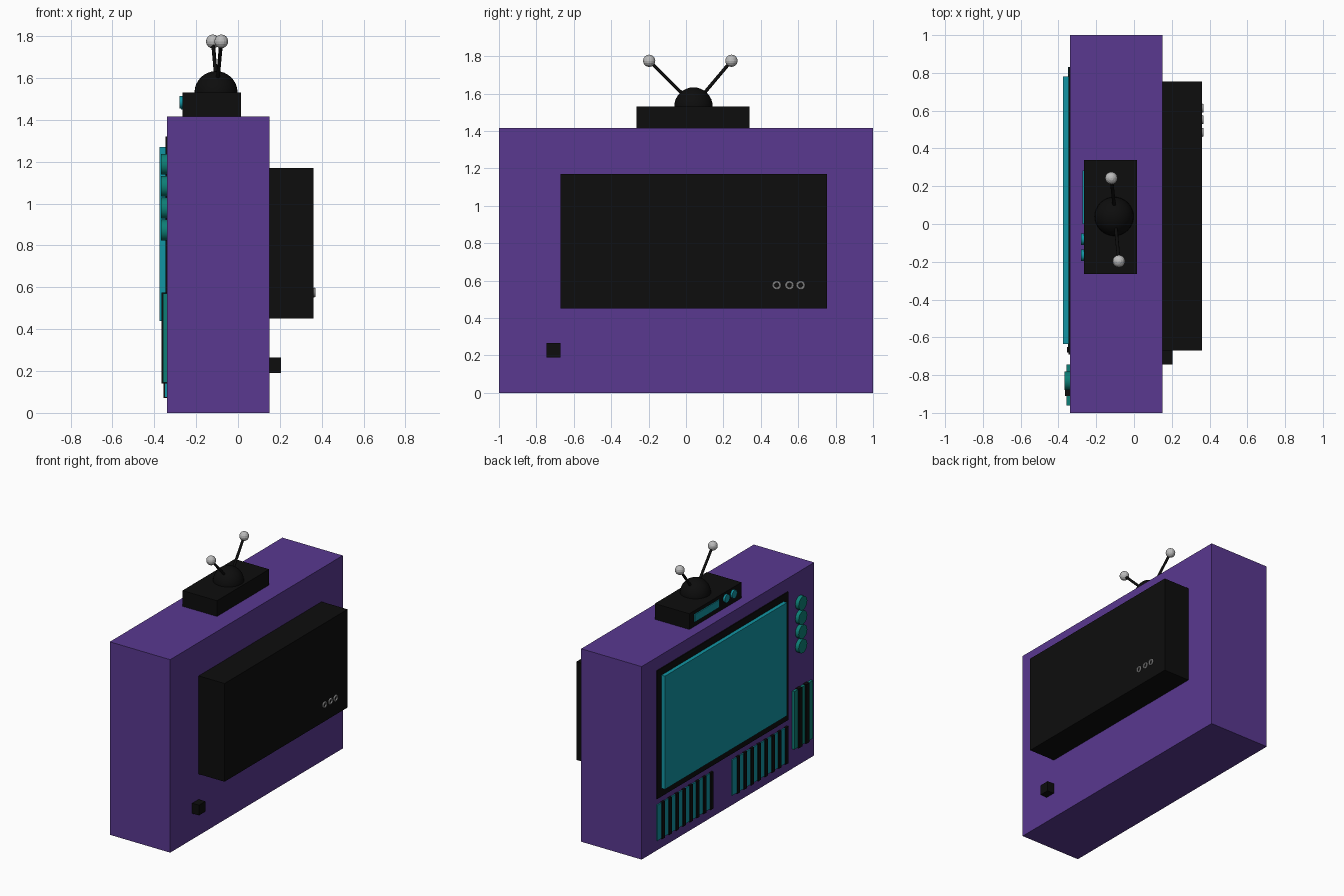
import bpy
import math
from mathutils import Vector

cube = bpy.data.objects.get("Cube")
if cube:
    bpy.data.objects.remove(cube, do_unlink=True)


def material(name, rgb):
    m = bpy.data.materials.new(name)
    m.use_nodes = True
    m.diffuse_color = (*rgb, 1)
    m.node_tree.nodes["Principled BSDF"].inputs["Base Color"].default_value = (*rgb, 1)
    return m


PURPLE = material("purple", (0.1, 0.04, 0.28))
BLACK = material("black", (0.004, 0.004, 0.004))
CYAN = material("cyan", (0.006, 0.3, 0.37))
TEAL = material("green_teal", (0.004, 0.21, 0.18))
SILVER = material("silver", (0.5, 0.5, 0.5))


def finish(name, mat, smooth=False):
    ob = bpy.context.object
    ob.name = name
    ob.data.materials.append(mat)
    if smooth:
        bpy.ops.object.shade_smooth_by_angle()
    return ob


def box(name, mat, x, y, z):
    """Box from (low, high) ranges on each axis."""
    lo, hi = Vector((x[0], y[0], z[0])), Vector((x[1], y[1], z[1]))
    bpy.ops.mesh.primitive_cube_add(size=1, location=(lo + hi) / 2)
    ob = finish(name, mat)
    for v in ob.data.vertices:
        v.co = Vector(a * b for a, b in zip(v.co, hi - lo))
    return ob


def rod(name, mat, a, b, radius, sides=16):
    a, b = Vector(a), Vector(b)
    bpy.ops.mesh.primitive_cylinder_add(
        vertices=sides, radius=radius, depth=(b - a).length, location=(a + b) / 2,
        rotation=(b - a).to_track_quat("Z", "Y").to_euler())
    return finish(name, mat, True)


def ball(name, mat, centre, radius, segments, rings, smooth):
    bpy.ops.mesh.primitive_uv_sphere_add(
        segments=segments, ring_count=rings, radius=radius, location=centre)
    return finish(name, mat, smooth)


FACE = -0.34   # plane of the screen side
BACK = 0.15    # plane of the rear side

# Cabinet and rear housing
box("cabinet", PURPLE, (FACE, BACK), (-1, 1), (0, 1.415))
box("rear_housing", BLACK, (BACK, 0.36), (-0.67, 0.755), (0.45, 1.17))
box("power_socket", BLACK, (BACK, 0.205), (-0.745, -0.67), (0.19, 0.265))
for i, y in enumerate((0.485, 0.553, 0.613)):
    bpy.ops.mesh.primitive_torus_add(
        major_segments=12, minor_segments=6, major_radius=0.018, minor_radius=0.006,
        location=(0.364, y, 0.575), rotation=(0, math.pi / 2, 0))
    finish(f"jack_ring_{i}", SILVER, True)

# Screen and its surround
box("screen_surround", BLACK, (-0.347, FACE), (-0.69, 0.83), (0.38, 1.32))
box("screen", CYAN, (-0.375, FACE), (-0.635, 0.78), (0.44, 1.27))

# Lower speaker vents: panel with raised dark bars
for side, top in (("left", 0.83), ("right", -0.04)):
    box(f"{side}_vent_panel", CYAN, (-0.349, FACE), (top - 0.64, top), (0.075, 0.335))
    for i in range(8):
        y = top - 0.08 * (i + 1)
        box(f"{side}_vent_bar_{i}", BLACK, (-0.356, FACE), (y, y + 0.03), (0.07, 0.34))

# Side vent below the knobs
box("side_vent_panel", TEAL, (-0.358, FACE), (-0.96, -0.745), (0.145, 0.57))
for i, y in enumerate((-0.91, -0.825)):
    box(f"side_vent_bar_{i}", BLACK, (-0.366, FACE), (y, y + 0.04), (0.14, 0.575))

# Column of knobs
for i in range(4):
    z = 0.873 + 0.105 * i
    rod(f"knob_{i}", TEAL, (FACE, -0.83, z), (-0.368, -0.83, z), 0.05)

# Receiver on top
box("receiver", BLACK, (-0.265, 0.015), (-0.265, 0.34), (1.415, 1.53))
box("receiver_display", CYAN, (-0.272, -0.265), (0, 0.283), (1.45, 1.505))
for i, y in enumerate((-0.08, -0.165)):
    rod(f"receiver_button_{i}", CYAN, (-0.265, y, 1.485), (-0.28, y, 1.485), 0.03)

# Aerial
ball("aerial_dome", BLACK, (-0.105, 0.04, 1.53), 0.103, 32, 16, True)
for side, foot, tip in (("left", (-0.102, 0.07, 1.57), (-0.12, 0.243, 1.775)),
                        ("right", (-0.1, 0.02, 1.56), (-0.08, -0.197, 1.775))):
    rod(f"{side}_aerial_rod", BLACK, foot, tip, 0.009, 12)
    ball(f"{side}_aerial_tip", SILVER, tip, 0.033, 16, 8, False)
